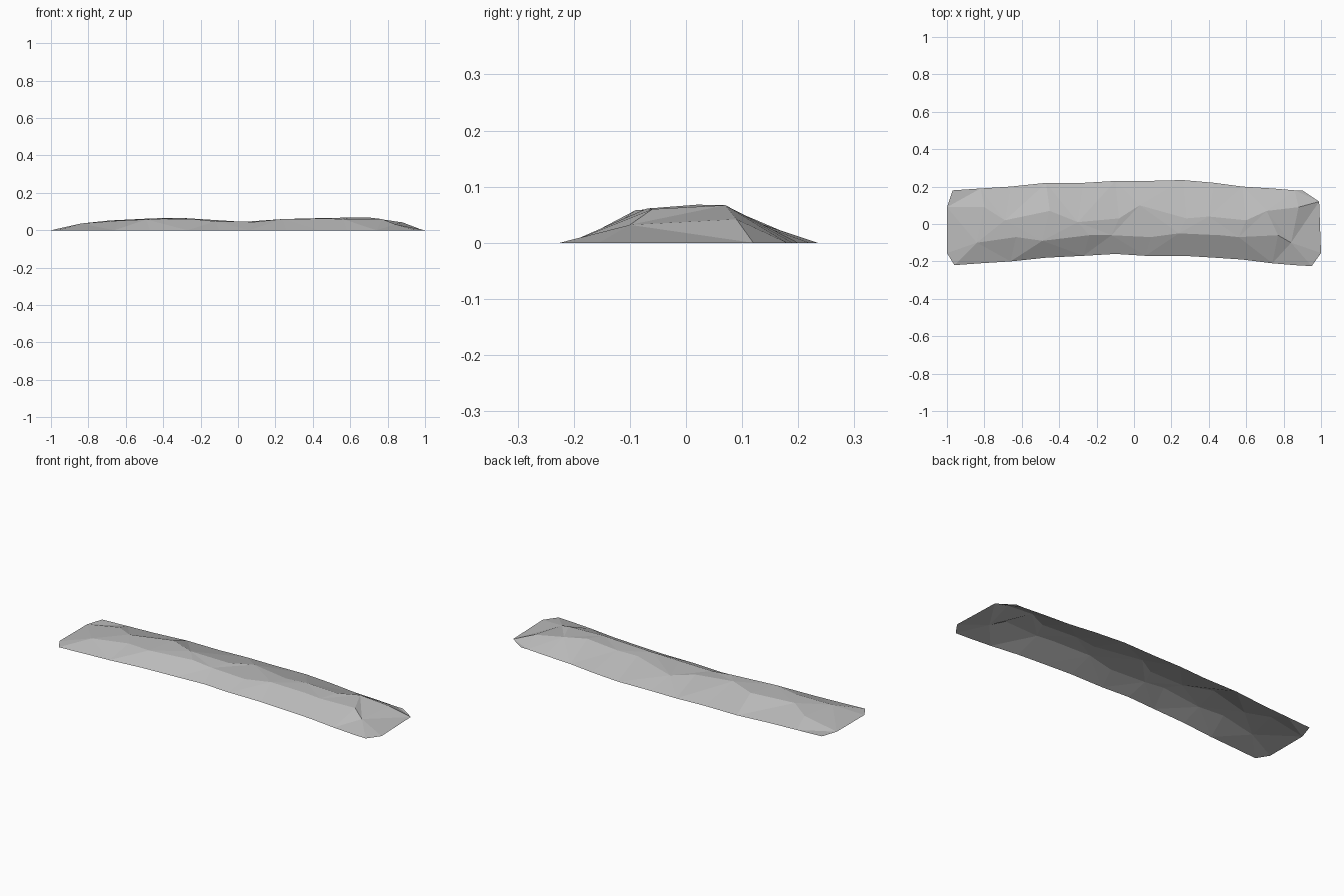
import bpy
import bmesh

# Remove only the default cube
default_cube = bpy.data.objects.get("Cube")
if default_cube:
    bpy.data.objects.remove(default_cube, do_unlink=True)


def make_material(name, colour):
    """One flat colour, shown in the viewport and in a render."""
    material = bpy.data.materials.new(name)
    material.use_nodes = True
    material.diffuse_color = colour
    shader = material.node_tree.nodes["Principled BSDF"]
    shader.inputs["Base Color"].default_value = colour
    shader.inputs["Roughness"].default_value = 0.9
    return material


def add_row(mesh, points):
    """Add one cross-section, ordered from the front foot to the back foot."""
    return [mesh.verts.new(point) for point in points]


def bridge_rows(mesh, first, second, flip):
    """Join neighbouring cross-sections with triangles, alternating diagonals."""
    for i in range(len(first) - 1):
        a, b, c, d = first[i], second[i], second[i + 1], first[i + 1]
        if (i % 2 == 0) == flip:
            triangles = ((a, b, c), (a, c, d))
        else:
            triangles = ((a, b, d), (b, c, d))
        for triangle in triangles:
            mesh.faces.new(triangle)


# Cross-sections along the mound:
# x, front foot y, front shoulder y and z, back shoulder y and z, back foot y
sections = [
    (-.82, -.21, -.10, .036, .09, .036, .19),
    (-.66, -.20, -.07, .052, .02, .052, .20),
    (-.47, -.18, -.09, .058, .07, .064, .22),
    (-.27, -.17, -.06, .060, .01, .066, .22),
    (-.10, -.16, -.06, .048, .03, .052, .23),
    (.06, -.17, -.07, .045, .10, .045, .23),
    (.26, -.17, -.05, .060, .03, .060, .235),
    (.43, -.18, -.06, .062, .04, .064, .22),
    (.58, -.19, -.07, .061, .02, .068, .20),
    (.74, -.21, -.06, .060, .07, .067, .19),
    (.86, -.22, -.10, .032, .09, .042, .18),
]

# Flat outlines where both ends run out to the ground
left_tip = [(-.96, -.22, 0), (-1, -.155, 0), (-1, .09, 0), (-.97, .18, 0)]
right_tip = [(.95, -.225, 0), (1, -.155, 0), (.99, .12, 0), (.90, .18, 0)]

bm = bmesh.new()
rows = [add_row(bm, left_tip)]
for index, (x, foot, front_y, front_z, back_y, back_z, heel) in enumerate(sections):
    # Shift the shoulders so that the facets look irregular
    sway = .03 if index % 2 else -.02
    rows.append(add_row(bm, [
        (x, foot, 0),
        (x + sway, front_y, front_z),
        (x - sway, back_y, back_z),
        (x, heel, 0),
    ]))
rows.append(add_row(bm, right_tip))

# Open-bottomed faceted skin
for index, (first, second) in enumerate(zip(rows, rows[1:])):
    bridge_rows(bm, first, second, index % 2 == 0)
bm.normal_update()

mesh = bpy.data.meshes.new("ground_mound")
bm.to_mesh(mesh)
bm.free()
mesh.materials.append(make_material("light grey stone", (.5, .5, .5, 1)))

mound = bpy.data.objects.new("ground_mound", mesh)
bpy.context.scene.collection.objects.link(mound)
